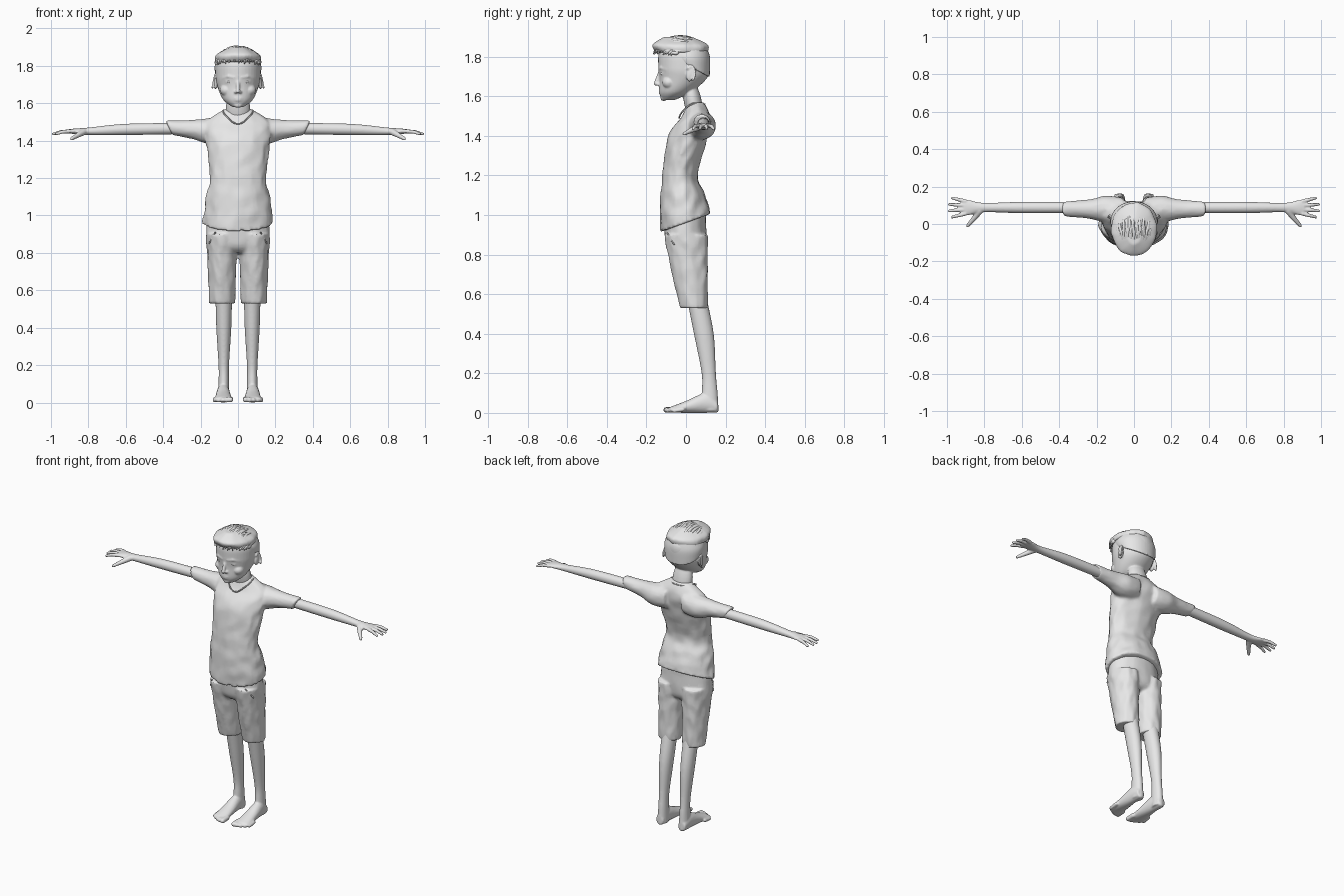
import bpy, bmesh, math, random
from mathutils import Vector, Matrix, noise

random.seed(4)
cube = bpy.data.objects.get("Cube")
if cube:
    bpy.data.objects.remove(cube)

colour = (.8, .8, .8, 1)
grey = bpy.data.materials.new("plain_grey")
grey.use_nodes = True
grey.diffuse_color = colour
grey.node_tree.nodes["Principled BSDF"].inputs["Base Color"].default_value = colour


def between(before, start, end, after, t):
    """Smooth interpolation between two cross-sections."""
    leave, arrive = (end - before) / 2, (after - start) / 2
    blend = t * t * (3 - 2 * t)
    return (start.lerp(end, blend) + leave * t * (1 - t) ** 2
            - arrive * t * t * (1 - t))


def loft(bm, axis, rings, offset=0, side=1, folds=0, tilt=0, steps=8, sides=40):
    """Skin ellipses (position, centre, two radii); the tilt fades from the first one."""
    rings = [Vector(ring) for ring in rings]
    padded = rings[:1] + rings + rings[-1:]
    sections = [between(*padded[i:i + 4], k / steps)
                for i in range(len(rings) - 1) for k in range(steps)] + rings[-1:]
    loops = []
    for i, (position, centre, radius_a, radius_b) in enumerate(sections):
        lean = tilt * (1 - i / len(sections)) ** 4
        loop = []
        for k in range(sides):
            angle = math.tau * k / sides
            c, s = math.cos(angle), math.sin(angle)
            # soft cloth folds running across the form
            swell = 1 + folds * noise.noise(Vector((3 * c, 3 * s, position * 16)))
            a = offset + radius_a * c * swell
            b = centre + radius_b * s * swell
            along = position + lean * radius_b * s
            x, y, z = {"z": (a, b, along), "x": (along, a, b), "y": (a, along, b)}[axis]
            loop.append(bm.verts.new((x * side, y, z)))
        loops.append(loop)
    for low, high in zip(loops, loops[1:]):
        for k in range(sides):
            bm.faces.new((low[k - 1], low[k], high[k], high[k - 1]))
    bm.faces.new(loops[0])
    bm.faces.new(loops[-1])


def blob(bm, centre, radii, turn=0):
    place = Matrix.Translation(centre) @ Matrix.Rotation(turn, 4, "X")
    bmesh.ops.create_uvsphere(bm, u_segments=24, v_segments=16, radius=1,
                              matrix=place @ Matrix.Diagonal((*radii, 1)))


def taper(bm, points, radii):
    """Rounded, tapering limb through the points."""
    points = [Vector(point) for point in points]
    for point, radius in zip(points, radii):
        blob(bm, point, (radius, radius, radius))
    for start, end, wide, narrow in zip(points, points[1:], radii, radii[1:]):
        line = end - start
        turn = line.to_track_quat("Z", "Y").to_matrix().to_4x4()
        bmesh.ops.create_cone(bm, cap_ends=True, segments=16, radius1=wide, radius2=narrow,
                              depth=line.length,
                              matrix=Matrix.Translation((start + end) / 2) @ turn)


def finish(bm, name, voxel):
    """Make the object and fuse its overlapping forms into one soft, light skin."""
    bmesh.ops.recalc_face_normals(bm, faces=bm.faces)
    mesh = bpy.data.meshes.new(name)
    bm.to_mesh(mesh)
    bm.free()
    mesh.materials.append(grey)
    mesh.shade_smooth()
    part = bpy.data.objects.new(name, mesh)
    bpy.context.collection.objects.link(part)
    fuse = part.modifiers.new("fuse", "REMESH")
    fuse.mode, fuse.voxel_size, fuse.use_smooth_shade = "VOXEL", voxel, True
    soften = part.modifiers.new("soften", "SMOOTH")
    soften.factor, soften.iterations = .5, 3
    part.modifiers.new("lighten", "DECIMATE").ratio = .5


def strands(name, lines, thickness, cyclic=False):
    """Thin rounded strands; each line is a list of (point, relative radius)."""
    curve = bpy.data.curves.new(name, "CURVE")
    curve.dimensions, curve.bevel_depth, curve.use_fill_caps = "3D", thickness, True
    curve.bevel_resolution, curve.resolution_u = 1, 5
    for line in lines:
        spline = curve.splines.new("BEZIER")
        spline.bezier_points.add(len(line) - 1)
        spline.use_cyclic_u = cyclic
        for knot, (point, radius) in zip(spline.bezier_points, line):
            knot.co, knot.radius = point, radius
            knot.handle_left_type = knot.handle_right_type = "AUTO"
    curve.materials.append(grey)
    bpy.context.collection.objects.link(bpy.data.objects.new(name, curve))


# Shirt: torso with a hem that dips in front, and short sleeves
bm = bmesh.new()
loft(bm, "z", [(.96, 0, .19, .13), (1.1, -.02, .17, .11), (1.2, -.03, .15, .09),
               (1.4, .01, .17, .1), (1.5, .05, .17, .07), (1.57, .05, .07, .04)],
     folds=.07, tilt=.36)
for s in (1, -1):
    loft(bm, "x", [(.37, 1.47, .04, .04), (.25, 1.46, .05, .05),
                   (.15, 1.45, .07, .07), (.06, 1.46, .06, .07)],
         offset=.08, side=s, folds=.06, tilt=.5)
finish(bm, "shirt", .009)

# Collar: a loop that scoops down at the front
collar = []
for k in range(8):
    c, s = math.cos(math.tau * k / 8), math.sin(math.tau * k / 8)
    collar.append(((.08 * s, .03 - .065 * c, 1.56 - .07 * max(c, 0) ** 2), 1))
strands("shirt_collar", [collar], .004, cyclic=True)

# Shorts: hips and two loose legs
bm = bmesh.new()
loft(bm, "z", [(.8, 0, .12, .06), (.85, 0, .17, .1), (1.03, -.01, .16, .11)], folds=.03)
for s in (1, -1):
    loft(bm, "z", [(.53, .04, .07, .07), (.7, .02, .075, .09), (.9, 0, .085, .11)],
         offset=.085, side=s, folds=.08)
finish(bm, "shorts", .009)
strands("shorts_pockets", [[((s * .12, -.095, .91), 1), ((s * .155, -.06, .85), 1)]
                           for s in (1, -1)], .004)

for s, side in ((1, "left"), (-1, "right")):
    # Arm with palm, four spread fingers and a thumb
    bm = bmesh.new()
    loft(bm, "x", [(.3, 1.465, .03, .03), (.6, 1.46, .03, .03), (.8, 1.45, .025, .02),
                   (.88, 1.45, .04, .014), (.91, 1.45, .04, .01)], offset=.088, side=s)
    for k in range(4):
        spread = k - 1.5
        tip = .99 - .008 * spread ** 2
        taper(bm, [(s * .9, .088 + .022 * spread, 1.45),
                   (s * (.9 + tip) / 2, .088 + .028 * spread, 1.448),
                   (s * tip, .088 + .034 * spread, 1.436)], (.011, .01, .008))
    taper(bm, [(s * .825, .07, 1.447), (s * .855, .03, 1.43), (s * .89, -.01, 1.41)],
          (.018, .014, .009))
    finish(bm, side + "_arm", .005)

    # Leg with bare foot and toes
    bm = bmesh.new()
    loft(bm, "z", [(.6, .05, .045, .05), (.4, .09, .04, .05), (.2, .115, .028, .036),
                   (.1, .12, .028, .04), (.01, .125, .03, .04)], offset=.076, side=s)
    loft(bm, "y", [(.16, .03, .025, .03), (.1, .05, .033, .05), (0, .03, .042, .03),
                   (-.08, .016, .047, .014)], offset=.079, side=s)
    for k in range(5):
        x, tip, radius = .04 + .021 * k, -.1 + .0025 * k * k, .015 - .001 * k
        taper(bm, [(s * x, tip + .045, .018), (s * x, tip, radius)], (radius, radius))
    finish(bm, side + "_leg", .006)

# Head: skull and jaw, neck, nose, chin and lips
bm = bmesh.new()
loft(bm, "z", [(1.58, -.09, .03, .03), (1.62, -.055, .08, .08), (1.69, -.015, .11, .12),
               (1.75, -.01, .12, .13), (1.83, -.01, .11, .12), (1.885, -.01, .03, .03)])
blob(bm, (0, .035, 1.57), (.065, .045, .12), turn=.2)
taper(bm, [(0, -.13, 1.725), (0, -.152, 1.664)], (.009, .011))
blob(bm, (0, -.113, 1.59), (.024, .016, .014))
for z, width in ((1.627, .026), (1.616, .021)):
    blob(bm, (0, -.13, z), (width, .009, .005))
for s in (1, -1):
    nostril, cheek, lids = (s * .012, -.14, 1.66), (s * .06, -.085, 1.67), (s * .046, -.11, 1.714)
    blob(bm, nostril, (.009, .011, .007))
    blob(bm, cheek, (.036, .035, .032))
    blob(bm, lids, (.021, .017, .011))
    brow = [(s * .02, -.133, 1.738), (s * .05, -.124, 1.744), (s * .08, -.1, 1.735)]
    taper(bm, brow, (.008, .009, .006))
    # ear with a raised rim
    blob(bm, (s * .12, .022, 1.71), (.01, .02, .036), turn=-.2)
    rim = []
    for k in range(7):
        c, sn = math.cos(.6 * k - .9), math.sin(.6 * k - .9)
        rim.append((s * (.13 - .008 * c), .026 + .02 * sn, 1.716 + .037 * c))
    taper(bm, rim, [.006] * len(rim))
finish(bm, "head", .005)

# Eyes
bm = bmesh.new()
for s in (1, -1):
    blob(bm, (s * .046, -.113, 1.714), (.017, .017, .009))
finish(bm, "eyes", .003)

# Hair: cropped back and sides under a fuller top
bm = bmesh.new()
loft(bm, "z", [(1.75, .02, .12, .1), (1.8, .01, .125, .11), (1.86, 0, .1, .1)], tilt=-.55)
finish(bm, "cropped_hair", .006)
bm = bmesh.new()
loft(bm, "z", [(1.82, -.02, .12, .13), (1.86, -.03, .115, .14), (1.9, -.04, .04, .07)],
     folds=.05)
finish(bm, "top_hair", .006)

# Locks swept forward over the crown
locks = []
for i in range(56):
    lateral = 2.5 * (i / 55 - .5)
    start, end = random.uniform(-.5, .9), random.uniform(-1.45, -1.15)
    lock = []
    for k, radius in enumerate((.3, .9, 1, .8, .2)):
        sweep = start + (end - start) * k / 4
        wave = lateral + random.uniform(-.08, .08)
        across, forward = math.sin(wave), math.cos(wave)
        lock.append(((.12 * across, .143 * forward * math.sin(sweep) - .024,
                      1.8 + .1 * forward * math.cos(sweep)), radius))
    locks.append(lock)
strands("hair_locks", locks, .01)
